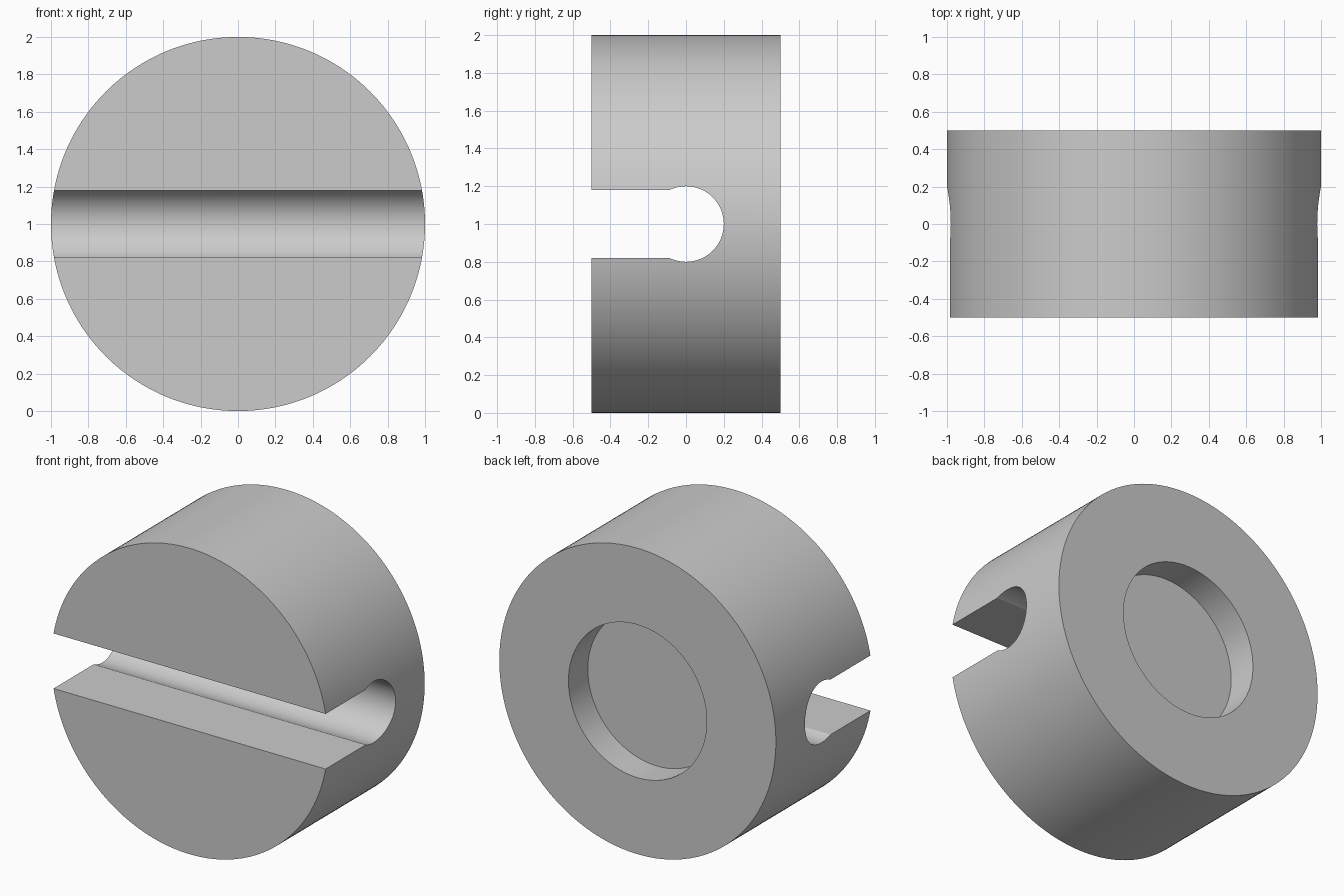
import bpy
import bmesh
from math import asin, cos, pi, radians, sin
from mathutils import Matrix, Vector

default_cube = bpy.data.objects.get("Cube")
if default_cube:
    bpy.data.objects.remove(default_cube, do_unlink=True)

RADIUS, HALF_DEPTH, CENTRE_Z = 1.0, 0.5, 1.0
BORE_RADIUS, SLOT_HALF = 0.2, 0.18
RECESS_RADIUS, RECESS_DEPTH = 0.5, 0.2

grey = bpy.data.materials.new("plain grey")
grey.use_nodes = True
colour = (0.6, 0.6, 0.6, 1)
grey.diffuse_color = colour
grey.node_tree.nodes["Principled BSDF"].inputs["Base Color"].default_value = colour


def prism(name, profile, axis_shift):
    """Extrude a closed profile along axis_shift."""
    bm = bmesh.new()
    face = bm.faces.new([bm.verts.new(p) for p in profile])
    extruded = bmesh.ops.extrude_face_region(bm, geom=[face])["geom"]
    moved = [v for v in extruded if isinstance(v, bmesh.types.BMVert)]
    bmesh.ops.translate(bm, vec=axis_shift, verts=moved)
    bmesh.ops.recalc_face_normals(bm, faces=bm.faces)
    mesh = bpy.data.meshes.new(name)
    bm.to_mesh(mesh)
    bm.free()
    mesh.materials.append(grey)
    obj = bpy.data.objects.new(name, mesh)
    bpy.context.collection.objects.link(obj)
    return obj


def disc(radius, y, count):
    angles = [2 * pi * i / count for i in range(count)]
    return [(radius * cos(a), y, CENTRE_Z + radius * sin(a)) for a in angles]


# Round body lying along y
body = prism("slotted_round_body", disc(RADIUS, -HALF_DEPTH, 192),
             Vector((0, 2 * HALF_DEPTH, 0)))

# Keyhole slot across the front: round bore with a narrower open throat
start = asin(SLOT_HALF / BORE_RADIUS) - pi
steps = 64
keyhole = [(-1.2, -0.7, CENTRE_Z - SLOT_HALF)]
for i in range(steps + 1):
    a = start - 2 * start * i / steps
    # sweep from the lower throat corner round the back to the upper one
    keyhole.append((-1.2, BORE_RADIUS * cos(a), CENTRE_Z + BORE_RADIUS * sin(a)))
keyhole.append((-1.2, -0.7, CENTRE_Z + SLOT_HALF))
slot = prism("slot_cutter", keyhole, Vector((2.4, 0, 0)))

# Shallow round recess in the back
recess = prism("recess_cutter",
               disc(RECESS_RADIUS, HALF_DEPTH - RECESS_DEPTH, 128),
               Vector((0, RECESS_DEPTH + 0.2, 0)))

# Cut both shapes out of the body
bpy.ops.object.select_all(action="DESELECT")
bpy.context.view_layer.objects.active = body
body.select_set(True)
for cutter in (slot, recess):
    cutter.hide_render = True
    cut = body.modifiers.new(cutter.name, "BOOLEAN")
    cut.operation = "DIFFERENCE"
    cut.solver = "EXACT"
    cut.object = cutter
    bpy.ops.object.modifier_apply(modifier=cut.name)
    bpy.data.objects.remove(cutter, do_unlink=True)

bpy.ops.object.shade_smooth_by_angle(angle=radians(20))
